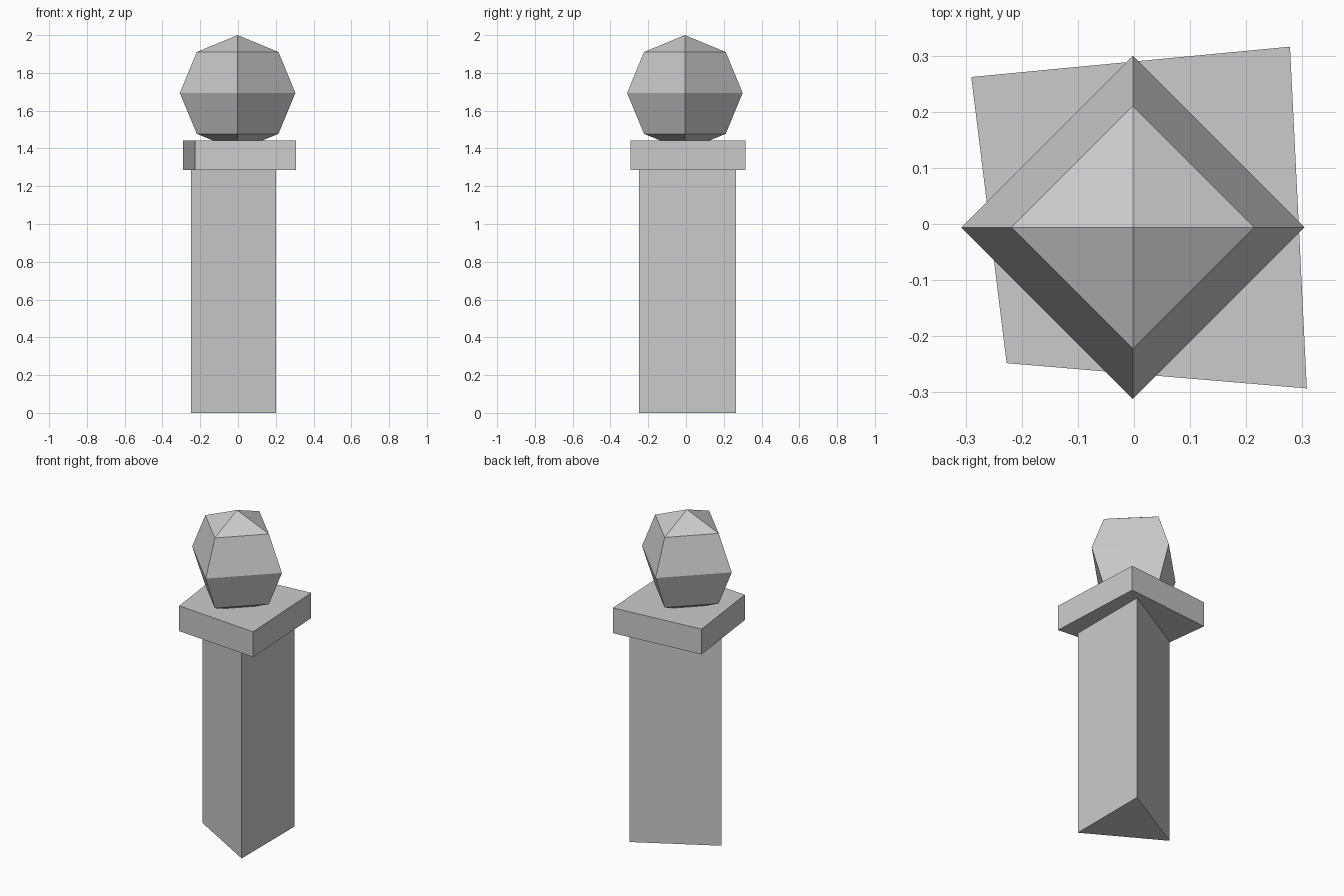
import bpy, bmesh

if "Cube" in bpy.data.objects:
    bpy.data.objects.remove(bpy.data.objects["Cube"])


def add_object(name, bm):
    bmesh.ops.recalc_face_normals(bm, faces=bm.faces[:])
    mesh = bpy.data.meshes.new(name)
    bm.to_mesh(mesh)
    bm.free()
    obj = bpy.data.objects.new(name, mesh)
    bpy.context.collection.objects.link(obj)
    return obj


def prism(name, outline, z0, z1):
    """Extrude a flat outline straight up from z0 to z1."""
    bm = bmesh.new()
    base = bm.faces.new([bm.verts.new((x, y, z0)) for x, y in outline])
    ret = bmesh.ops.extrude_face_region(bm, geom=[base], use_keep_orig=True)
    top = [v for v in ret["geom"] if isinstance(v, bmesh.types.BMVert)]
    bmesh.ops.translate(bm, verts=top, vec=(0, 0, z1 - z0))
    return add_object(name, bm)


# Three-sided post
prism("post", [(-0.25, 0.01), (0.2, -0.25), (0.2, 0.265)], 0, 1.286)

# Uneven four-sided cap slab
prism("cap_slab", [(-0.227, -0.248), (0.308, -0.293),
                   (0.278, 0.316), (-0.29, 0.262)], 1.286, 1.442)

# Low-poly ball, sunk slightly into the slab
bm = bmesh.new()
bmesh.ops.create_uvsphere(bm, u_segments=4, v_segments=4, radius=0.306)
bmesh.ops.translate(bm, verts=bm.verts[:], vec=(-0.002, -0.006, 1.694))
add_object("ball_finial", bm)
